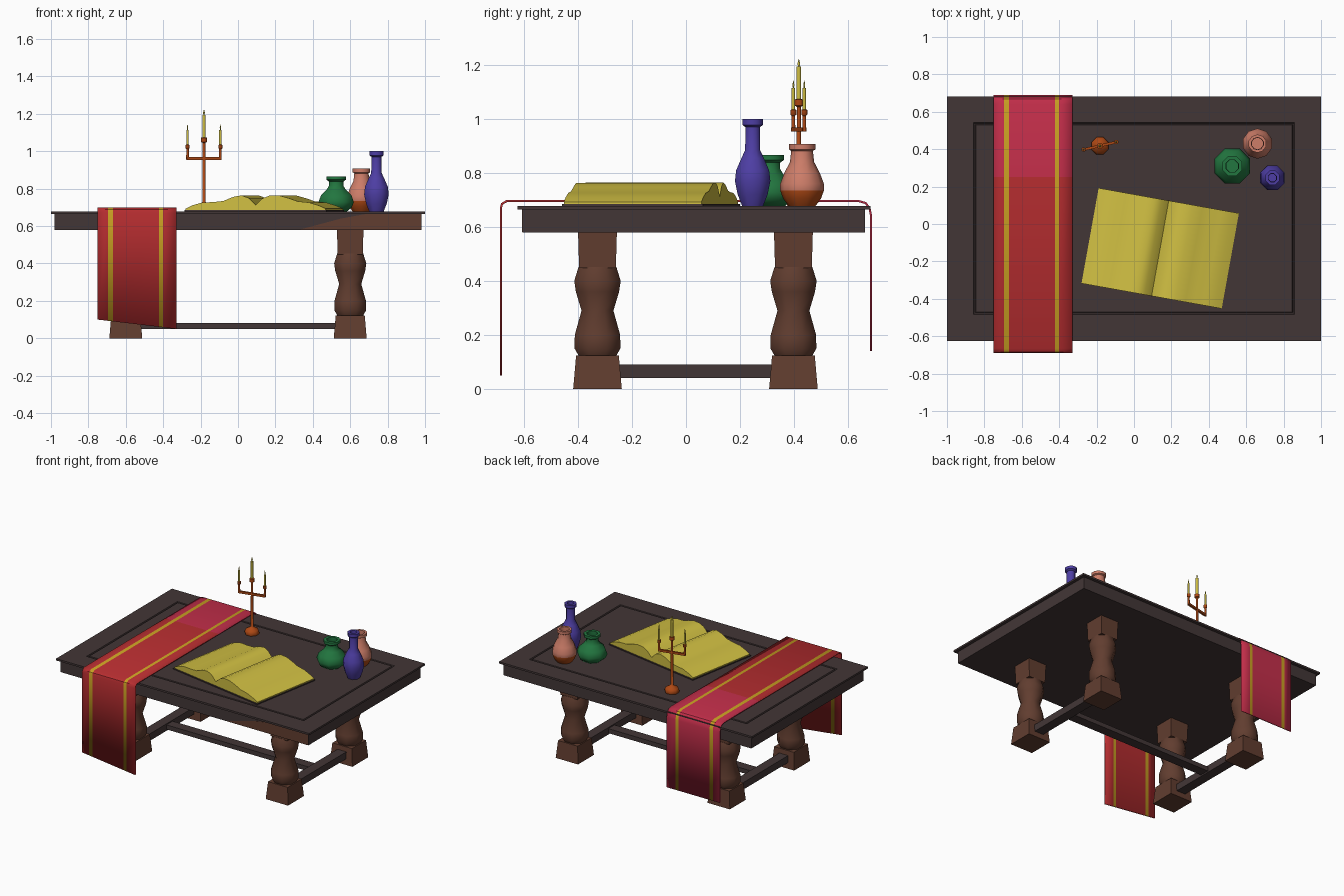
import bpy, bmesh, math
from mathutils import Matrix, Vector

if "Cube" in bpy.data.objects:
    bpy.data.objects.remove(bpy.data.objects["Cube"])

def mat(name, r, g, b):
    m = bpy.data.materials.new(name)
    m.diffuse_color = (r, g, b, 1)
    m.use_nodes = True
    m.node_tree.nodes["Principled BSDF"].inputs["Base Color"].default_value = m.diffuse_color
    return m

DARK = mat("dark_wood", 0.055, 0.037, 0.037)
BROWN = mat("brown_wood", 0.12, 0.047, 0.029)
RED = mat("red_cloth", 0.48, 0.027, 0.03)
CRIMSON = mat("crimson_cloth", 0.56, 0.028, 0.07)
GOLD = mat("gold_stripe", 0.60, 0.36, 0.017)
PAGE = mat("yellow_pages", 0.63, 0.52, 0.055)
GREEN = mat("green_glaze", 0.016, 0.18, 0.05)
BLUE = mat("violet_glaze", 0.075, 0.048, 0.37)
PINK = mat("pink_clay", 0.61, 0.205, 0.14)
COPPER = mat("copper", 0.42, 0.065, 0.007)

def finish(bm, name, mats, smooth=None):
    bmesh.ops.recalc_face_normals(bm, faces=bm.faces)
    me = bpy.data.meshes.new(name)
    bm.to_mesh(me)
    bm.free()
    for m in mats:
        me.materials.append(m)
    ob = bpy.data.objects.new(name, me)
    bpy.context.collection.objects.link(ob)
    if smooth:
        bpy.ops.object.select_all(action='DESELECT')
        ob.select_set(True)
        bpy.context.view_layer.objects.active = ob
        bpy.ops.object.shade_smooth_by_angle(angle=math.radians(smooth))
    return ob

def box_bm(x0, x1, y0, y1, z0, z1, taper=1.0):
    bm = bmesh.new()
    bmesh.ops.create_cube(bm, size=1)
    for v in bm.verts:
        k = taper if v.co.z > 0 else 1
        v.co = ((x0 + x1) / 2 + v.co.x * k * (x1 - x0),
                (y0 + y1) / 2 + v.co.y * k * (y1 - y0),
                (z0 + z1) / 2 + v.co.z * (z1 - z0))
    return bm

def box(name, m, *dims):
    return finish(box_bm(*dims), name, [m])

def lathe(name, mats, cx, cy, profile, sides=8, split_z=None, smooth=50):
    """Turn (radius, z) points round a vertical axis; faces under split_z get mats[1]."""
    bm = bmesh.new()
    rings = []
    for r, z in profile:
        rings.append([bm.verts.new((cx + r * math.cos(2 * math.pi * (i + .5) / sides),
                                    cy + r * math.sin(2 * math.pi * (i + .5) / sides), z))
                      for i in range(sides)])
    for a, b in zip(rings, rings[1:]):
        for i in range(sides):
            j = (i + 1) % sides
            bm.faces.new((a[i], a[j], b[j], b[i]))
    bm.faces.new(rings[0])
    bm.faces.new(rings[-1])
    if split_z:
        for f in bm.faces:
            f.material_index = int(f.calc_center_median().z < split_z)
    return finish(bm, name, mats, smooth)

# table slab and its thin top board with a grooved frame line
box("table_slab", DARK, -0.98, 0.98, -0.605, 0.663, 0.58, 0.667)
bm = box_bm(-1, 1, -0.625, 0.683, 0.665, 0.678)
for thick, depth in ((0.2, 0), (0.005, -0.009), (0.008, 0), (0.005, 0.009)):
    bm.faces.ensure_lookup_table()
    if thick == 0.2:
        top = max(bm.faces, key=lambda f: f.calc_center_median().z)
    bmesh.ops.inset_region(bm, faces=[top], thickness=thick, depth=depth)
finish(bm, "table_top_board", [DARK])

# worn brown patch on the front edge of the slab
bm = bmesh.new()
front = [bm.verts.new((x, -0.607, z)) for x, z in
         ((0.33, 0.581), (0.978, 0.581), (0.978, 0.664), (0.68, 0.664), (0.55, 0.64))]
f = bm.faces.new(front)
ext = bmesh.ops.extrude_face_region(bm, geom=[f])["geom"]
bmesh.ops.translate(bm, vec=(0, 0.004, 0), verts=[v for v in ext if isinstance(v, bmesh.types.BMVert)])
finish(bm, "slab_front_patch", [BROWN])

# four legs: tapered foot, turned middle, square head
LEG = [(.068, .12), (.085, .15), (.084, .20), (.059, .29), (.080, .36), (.086, .40), (.07, .452)]
LY = (-0.328, 0.398)
for sx, side in ((-1, "left"), (1, "right")):
    for ly, end in zip(LY, ("front", "back")):
        lx, n = sx * 0.6, f"{end}_{side}_leg"
        box(n + "_foot", BROWN, lx - .088, lx + .088, ly - .09, ly + .09, 0, .123, .88)
        lathe(n + "_turning", [BROWN], lx, ly, [(r / math.cos(math.pi / 8), z) for r, z in LEG])
        box(n + "_head", BROWN, lx - .067, lx + .067, ly - .068, ly + .068, .448, .585, 1.06)
    # side stretcher
    box(side + "_stretcher", DARK, sx * .6 - .035, sx * .6 + .035, LY[0] + .05, LY[1] - .05, .04, .09)
box("middle_stretcher", DARK, -0.6, 0.6, 0.0, 0.07, 0.05, 0.082)

# cloth runner: path over the table, stripes by column, crimson at the back
bm = bmesh.new()
xs = [-0.75, -0.695, -0.668, -0.422, -0.40, -0.33]
path = [(-0.69, None), (-0.69, 0.67), (-0.685, 0.688), (-0.665, 0.70), (0.25, 0.70),
        (0.64, 0.70), (0.668, 0.692), (0.684, 0.67), (0.69, 0.64), (0.69, 0.14)]
rows = [[bm.verts.new((x, y, 0.10 - 0.05 * (x + 0.75) / 0.42 if z is None else z)) for x in xs]
        for y, z in path]
for k, (a, b) in enumerate(zip(rows, rows[1:])):
    for i in range(len(xs) - 1):
        f = bm.faces.new((a[i], a[i + 1], b[i + 1], b[i]))
        f.material_index = 2 if i in (1, 3) else int(k >= 4)
geo = bm.faces[:]
bmesh.ops.recalc_face_normals(bm, faces=geo)
runner = finish(bm, "cloth_runner", [RED, CRIMSON, GOLD], 35)
if runner.data.polygons[17].normal.z < 0:
    runner.data.flip_normals()
sol = runner.modifiers.new("thickness", 'SOLIDIFY')
sol.thickness, sol.offset = 0.008, -1

# open book: cover plate and wavy page block, turned on the table
place = Matrix.Translation((0.14, -0.13, 0.678)) @ Matrix.Rotation(math.radians(-10.2), 4, 'Z')
bm = box_bm(-.386, .386, -.265, .265, 0, .007)
bm.transform(place)
finish(bm, "book_cover", [DARK])
W, D = 0.762, 0.518
wave = [(0, .015), (.05, .033), (.12, .048), (.2, .05), (.27, .056), (.34, .078), (.4, .086),
        (.45, .072), (.5, .035), (.55, .07), (.6, .085), (.67, .085), (.74, .07), (.8, .054),
        (.88, .048), (.95, .032), (1, .015)]
bm = bmesh.new()
outline = [(0, .006)] + wave + [(1, .006)]
near = [bm.verts.new(((u - .5) * W, -D / 2, z)) for u, z in outline]
far = [bm.verts.new(((u - .5) * W, D / 2, z)) for u, z in outline]
n = len(near)
for i in range(n):
    j = (i + 1) % n
    bm.faces.new((near[i], near[j], far[j], far[i]))
bm.faces.new(near)
bm.faces.new(far)
bm.transform(place)
finish(bm, "book_pages", [PAGE], 40)

# three vases, open at the mouth
lathe("green_vase", [GREEN], 0.525, 0.31,
      [(.062, .678), (.09, .70), (.102, .728), (.088, .765), (.055, .795), (.042, .815), (.042, .838),
       (.057, .848), (.057, .866), (.036, .866), (.034, .80), (.06, .75), (.05, .70)])
lathe("pink_vase", [PINK, COPPER], 0.66, 0.43,
      [(.05, .678), (.07, .705), (.081, .735), (.081, .76), (.066, .80), (.045, .84), (.04, .882),
       (.049, .887), (.049, .907), (.033, .907), (.031, .84), (.055, .77), (.045, .745)],
      sides=10, split_z=.736)
lathe("violet_vase", [BLUE], 0.74, 0.247,
      [(.042, .678), (.06, .72), (.071, .77), (.066, .81), (.045, .855), (.03, .885), (.029, .97),
       (.041, .978), (.041, 1.0), (.024, 1.0), (.022, .88), (.045, .79), (.035, .70)])

# candelabrum: domed base, stem, cross arm and three candles
CX, CY, ANG = -0.182, 0.418, math.radians(13)
lathe("candelabrum_base_and_stem", [COPPER], CX, CY,
      [(.046, .678), (.05, .69), (.042, .71), (.018, .722), (.009, .73), (.008, 1.045),
       (.017, 1.05), (.017, 1.072), (.01, 1.074)])
bm = box_bm(-.095, .095, -.007, .007, .953, .968)
bm.transform(Matrix.Translation((CX, CY, 0)) @ Matrix.Rotation(ANG, 4, 'Z'))
finish(bm, "candelabrum_arm", [COPPER])

def candle(name, x, y, z0, z1, r):
    lathe(name, [PAGE], x, y, [(r, z0), (r, z1 - .028), (r * .35, z1 - .027), (r * .6, z1 - .016), (.001, z1)])

candle("middle_candle", CX, CY, 1.07, 1.222, .009)
for s, side in ((-1, "left"), (1, "right")):
    x, y = CX + s * .09 * math.cos(ANG), CY + s * .09 * math.sin(ANG)
    lathe(side + "_candle_holder", [COPPER], x, y,
          [(.008, .955), (.007, 1.012), (.012, 1.016), (.012, 1.034), (.007, 1.035)])
    candle(side + "_candle", x, y, 1.03, 1.142, .0065)
